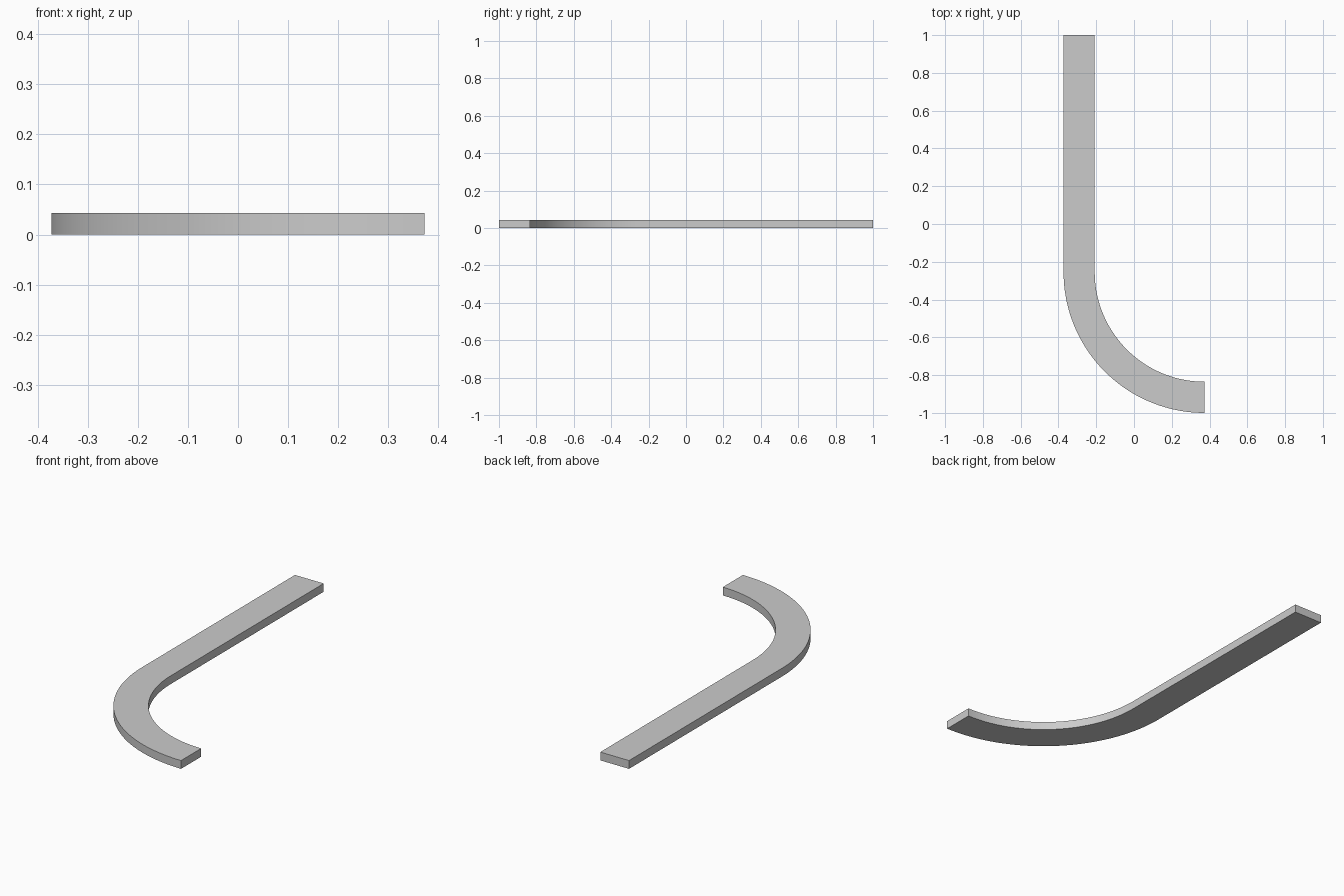
import bpy, bmesh
from math import cos, sin, pi, radians

if "Cube" in bpy.data.objects:
    bpy.data.objects.remove(bpy.data.objects["Cube"])

W, H = 0.165, 0.043          # strip width and thickness
CX, CY, R = 0.373, -0.254, 0.746   # bend centre and outer radius
N = 48                       # bend segments

# Cross-section stations: straight end, then quarter bend
def arc(r):
    return [(CX + r * cos(pi + pi / 2 * i / N), CY + r * sin(pi + pi / 2 * i / N))
            for i in range(N + 1)]

outer = [(CX - R, 1.0)] + arc(R)
inner = [(CX - R + W, 1.0)] + arc(R - W)

# Flat outline, extruded upward
bm = bmesh.new()
o = [bm.verts.new((x, y, 0)) for x, y in outer]
n = [bm.verts.new((x, y, 0)) for x, y in inner]
for i in range(len(o) - 1):
    bm.faces.new((o[i], o[i + 1], n[i + 1], n[i]))
top = bmesh.ops.extrude_face_region(bm, geom=bm.faces[:])["geom"]
bmesh.ops.translate(bm, vec=(0, 0, H),
                    verts=[g for g in top if isinstance(g, bmesh.types.BMVert)])
bmesh.ops.recalc_face_normals(bm, faces=bm.faces[:])

mesh = bpy.data.meshes.new("curved_strip")
bm.to_mesh(mesh)
bm.free()
strip = bpy.data.objects.new("curved_strip", mesh)
bpy.context.collection.objects.link(strip)

# Smooth bend, sharp edges
bpy.context.view_layer.objects.active = strip
strip.select_set(True)
bpy.ops.object.shade_smooth_by_angle(angle=radians(30))
